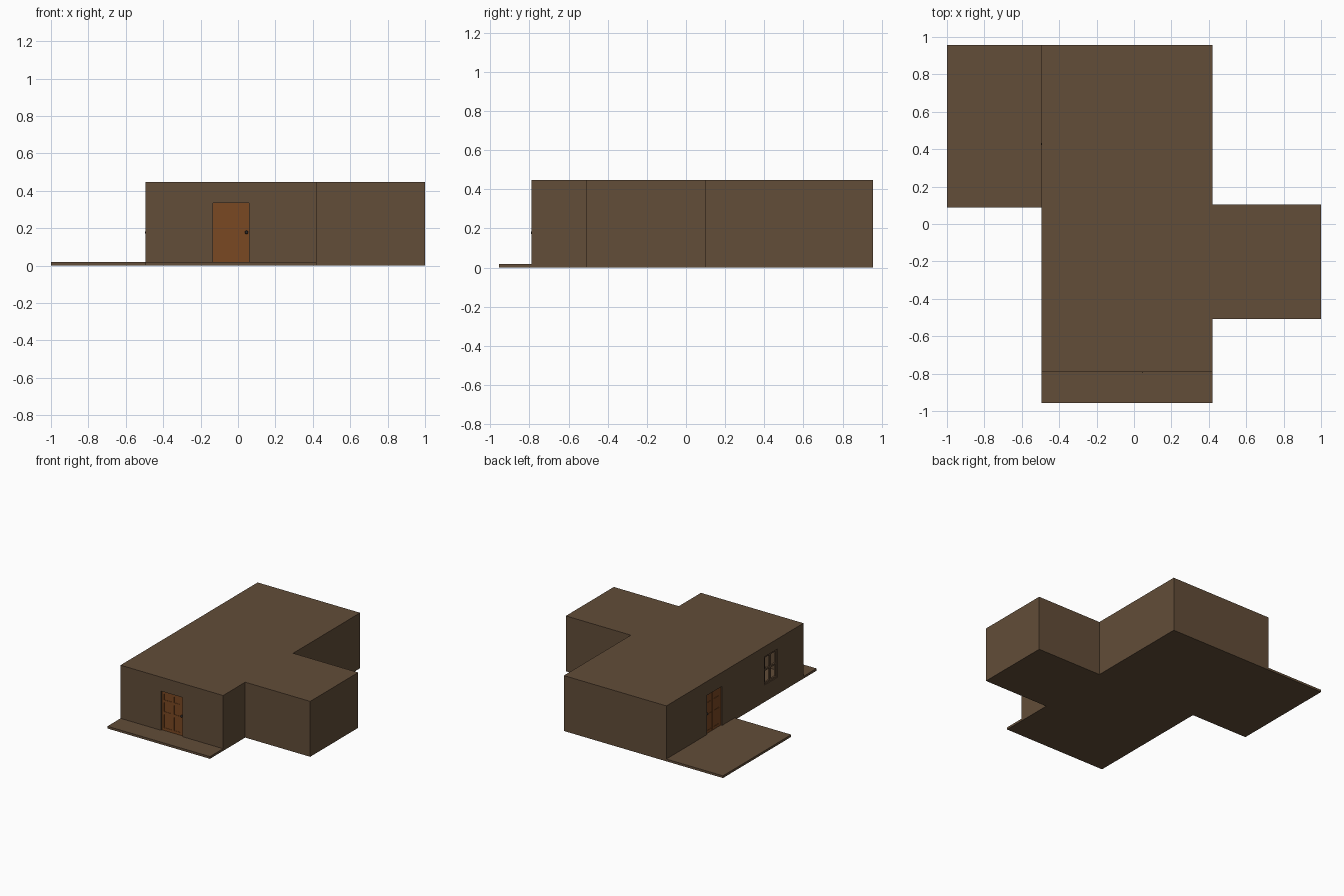
import bpy, bmesh, math
from mathutils import Matrix, Vector

if "Cube" in bpy.data.objects:
    bpy.data.objects.remove(bpy.data.objects["Cube"])


def material(name, rgb):
    m = bpy.data.materials.new(name)
    m.diffuse_color = (*rgb, 1)
    m.use_nodes = True
    m.node_tree.nodes["Principled BSDF"].inputs["Base Color"].default_value = m.diffuse_color
    return m


BROWN = material("brown_wall", (0.122, 0.074, 0.040))
WOOD = material("orange_wood", (0.195, 0.065, 0.016))
METAL = material("dark_metal", (0.03, 0.027, 0.025))
FLOOR = 0.018


def finish(name, bm, mat):
    bmesh.ops.recalc_face_normals(bm, faces=bm.faces)
    me = bpy.data.meshes.new(name)
    bm.to_mesh(me)
    bm.free()
    me.materials.append(mat)
    ob = bpy.data.objects.new(name, me)
    bpy.context.collection.objects.link(ob)
    return ob


def add_box(bm, lo, hi):
    lo, hi = Vector(lo), Vector(hi)
    mat = Matrix.Translation((lo + hi) / 2) @ Matrix.Diagonal((*(hi - lo), 1))
    bmesh.ops.create_cube(bm, size=1, matrix=mat)


def box(name, lo, hi, mat):
    bm = bmesh.new()
    add_box(bm, lo, hi)
    return finish(name, bm, mat)


def footprint(name, inset, z0, z1):
    """T-shaped plan of the main block and side wing, extruded upward."""
    l, r, w = -0.495 + inset, 0.42 - inset, 1.0 - inset
    f, b = -0.79 + inset, 0.957 - inset
    wf, wb = -0.508 + inset, 0.103 - inset
    pts = [(l, f), (r, f), (r, wf), (w, wf), (w, wb), (r, wb), (r, b), (l, b)]
    bm = bmesh.new()
    face = bm.faces.new([bm.verts.new((x, y, z0)) for x, y in pts])
    new = bmesh.ops.extrude_face_region(bm, geom=[face])["geom"]
    bmesh.ops.translate(bm, vec=(0, 0, z1 - z0),
                        verts=[v for v in new if isinstance(v, bmesh.types.BMVert)])
    return finish(name, bm, BROWN)


def cut(target, cutter):
    cutter.hide_render = True
    cutter.hide_set(True)
    mod = target.modifiers.new("cut", 'BOOLEAN')
    mod.operation = 'DIFFERENCE'
    mod.solver = 'EXACT'
    mod.object = cutter


# hollow house shell with two door openings and a window opening
house = footprint("house_shell", 0, 0, 0.447)
cut(house, footprint("room_cutter", 0.025, FLOOR, 0.427))
cut(house, box("front_door_cutter", (-0.135, -0.83, FLOOR), (0.06, -0.75, 0.334), BROWN))
cut(house, box("side_door_cutter", (-0.53, 0.247, FLOOR), (-0.45, 0.442, 0.334), BROWN))
cut(house, box("window_cutter", (-0.53, -0.46, 0.137), (-0.45, -0.293, 0.365), BROWN))

# low porch slabs
box("front_porch", (-0.495, -0.957, 0), (0.42, -0.79, FLOOR), BROWN)
box("side_patio", (-1.0, 0.087, 0), (-0.495, 0.957, FLOOR), BROWN)


def door(name, place):
    """Panelled door: local x across, y into the wall, z up."""
    w, h = 0.195, 0.316
    bm = bmesh.new()
    add_box(bm, (-w / 2, 0.014, 0), (w / 2, 0.022, h))
    for x in (-w / 2, -0.01, w / 2 - 0.022):        # upright stiles
        add_box(bm, (x, 0.011, 0), (x + 0.022, 0.025, h))
    for z in (0, 0.13, 0.225, h - 0.022):           # cross rails
        add_box(bm, (-w / 2, 0.0112, z), (w / 2, 0.0248, z + 0.022))
    leaf = finish(name, bm, WOOD)
    leaf.matrix_world = place
    # round knobs on both faces with a spindle
    bm = bmesh.new()
    for y in (0.006, 0.030):
        bmesh.ops.create_uvsphere(bm, u_segments=12, v_segments=8, radius=0.009,
                                  matrix=Matrix.Translation((0.083, y, 0.16)))
    add_box(bm, (0.08, 0.006, 0.157), (0.086, 0.03, 0.163))
    knob = finish(name + "_knob", bm, METAL)
    knob.matrix_world = place
    if place.determinant() < 0:
        for ob in (leaf, knob):
            ob.data.transform(place)
            ob.data.flip_normals()
            ob.matrix_world = Matrix.Identity(4)


door("front_door", Matrix.Translation((-0.0375, -0.79, FLOOR)))
# the side door is turned to the left wall with its knob toward the back
door("side_door", Matrix.Translation((-0.495, 0.3445, FLOOR))
     @ Matrix.Rotation(-math.pi / 2, 4, 'Z') @ Matrix.Scale(-1, 4, (1, 0, 0)))

# four-pane open window frame
bm = bmesh.new()
y0, y1, z0, z1, t = -0.46, -0.293, 0.137, 0.365, 0.014
for y in (y0, (y0 + y1 - t) / 2, y1 - t):
    add_box(bm, (-0.488, y, z0), (-0.474, y + t, z1))
for z in (z0, (z0 + z1 - t) / 2, z1 - t):
    add_box(bm, (-0.4878, y0, z), (-0.4742, y1, z + t))
finish("window_frame", bm, BROWN)
